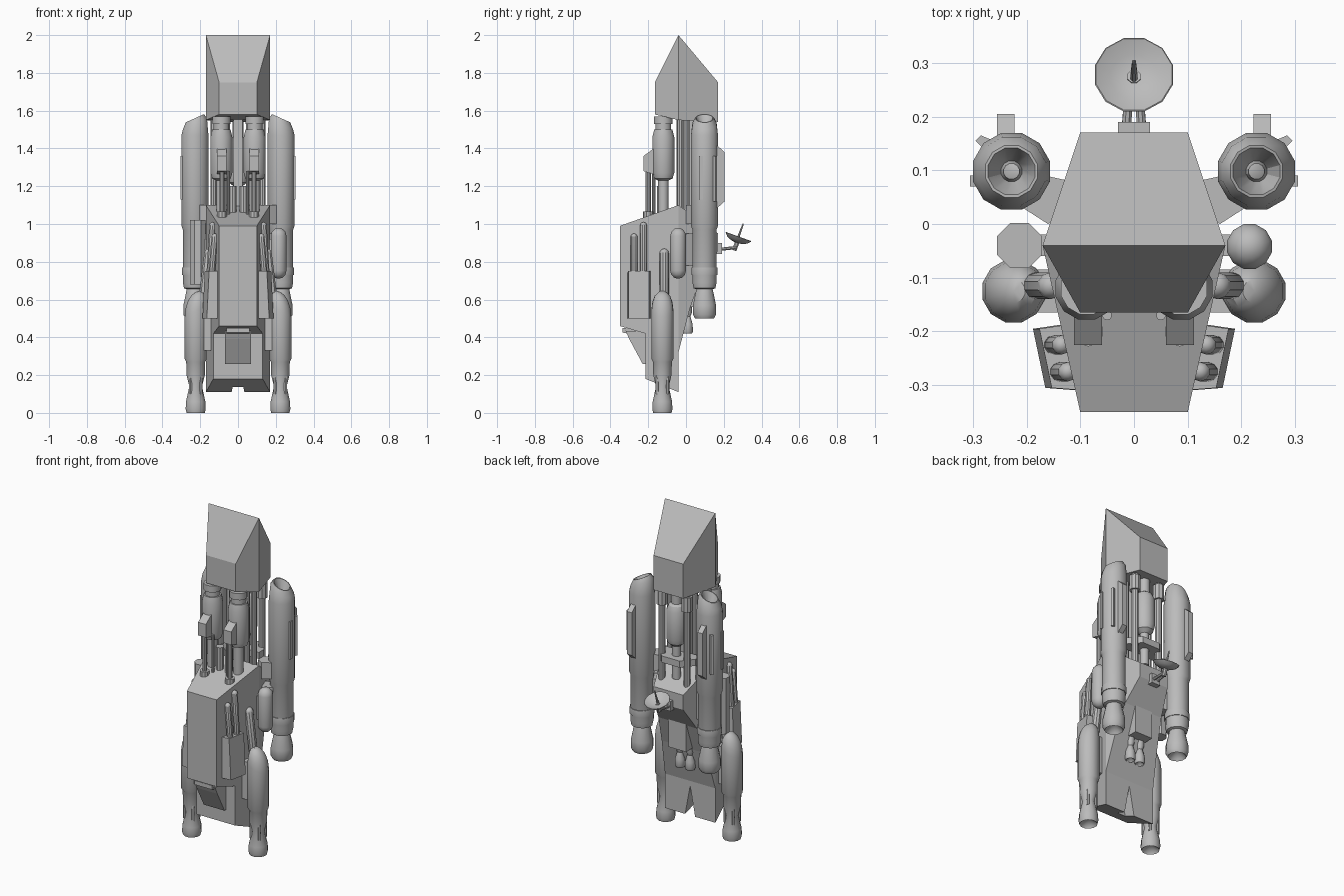
import bpy, bmesh, math
from mathutils import Vector, Matrix

if "Cube" in bpy.data.objects:
    bpy.data.objects.remove(bpy.data.objects["Cube"])

grey = bpy.data.materials.new("hull grey")
grey.diffuse_color = (0.5, 0.5, 0.5, 1)
grey.use_nodes = True
grey.node_tree.nodes["Principled BSDF"].inputs["Base Color"].default_value = grey.diffuse_color


def finish(name, bm, smooth=False):
    bmesh.ops.remove_doubles(bm, verts=bm.verts, dist=1e-5)
    bmesh.ops.recalc_face_normals(bm, faces=bm.faces)
    me = bpy.data.meshes.new(name)
    bm.to_mesh(me)
    bm.free()
    me.materials.append(grey)
    ob = bpy.data.objects.new(name, me)
    bpy.context.collection.objects.link(ob)
    if smooth:
        bpy.ops.object.select_all(action='DESELECT')
        ob.select_set(True)
        bpy.context.view_layer.objects.active = ob
        bpy.ops.object.shade_smooth_by_angle(angle=math.radians(32))
    return ob


def lathe(name, profile, base=(0, 0, 0), axis=(0, 0, 1), n=12, shear=0, above=9):
    """Spin (radius, height) points around an axis; rings over 'above' are slanted in x."""
    bm = bmesh.new()
    rings = []
    for r, z in profile:
        ring = []
        for i in range(n):
            a = 2 * math.pi * (i + 0.5) / n
            x, y = r * math.cos(a), r * math.sin(a)
            ring.append(bm.verts.new((x, y, z - (shear * x if z > above else 0))))
        rings.append(ring)
    for a, b in zip(rings, rings[1:]):
        for i in range(n):
            j = (i + 1) % n
            bm.faces.new((a[i], a[j], b[j], b[i]))
    for ring, p in ((rings[0], profile[0]), (rings[-1], profile[-1])):
        if p[0] > 1e-4:
            bm.faces.new(ring)
    rot = Vector((0, 0, 1)).rotation_difference(Vector(axis)).to_matrix().to_4x4()
    bm.transform(Matrix.Translation(base) @ rot)
    return finish(name, bm, True)


def rod(name, a, b, r, n=10):
    d = Vector(b) - Vector(a)
    return lathe(name, [(r, 0), (r, d.length)], a, d, n)


def capsule(name, a, b, r, n=10):
    d = Vector(b) - Vector(a)
    L = d.length
    arc = [(r * math.cos(t), r * math.sin(t)) for t in (0, .5, 1.05, math.pi / 2)]
    prof = [(q, r - h) for q, h in reversed(arc)] + [(q, L - r + h) for q, h in arc]
    return lathe(name, prof, a, d, n)


def prism(name, pts, lo, hi, axis='z'):
    """Extrude a polygon: xy points along z, or yz points along x."""
    bm = bmesh.new()
    put = (lambda p, h: (*p, h)) if axis == 'z' else (lambda p, h: (h, *p))
    a = [bm.verts.new(put(p, lo)) for p in pts]
    b = [bm.verts.new(put(p, hi)) for p in pts]
    bm.faces.new(a)
    bm.faces.new(b)
    for i in range(len(pts)):
        j = (i + 1) % len(pts)
        bm.faces.new((a[i], a[j], b[j], b[i]))
    return finish(name, bm)


def box(name, x0, x1, y0, y1, z0, z1):
    return prism(name, [(x0, y0), (x1, y0), (x1, y1), (x0, y1)], z0, z1)


def hull(name, front, back, yf):
    """Side outline in yz, widest at y=-0.04 and tapering to the front and back."""
    def w(y):
        return 0.17 - 0.07 * ((y + .04) / .21 if y > -.04 else (-.04 - y) / (-.04 - yf))
    outline = front + back[1:-1]
    bm = bmesh.new()
    v = [{p: bm.verts.new((s * w(p[0]), *p)) for p in outline} for s in (-1, 1)]
    for side in v:
        bm.faces.new([side[p] for p in front])
        bm.faces.new([side[p] for p in back])
    for p, q in zip(outline, outline[1:] + outline[:1]):
        bm.faces.new((v[0][p], v[0][q], v[1][q], v[1][p]))
    return finish(name, bm)


# nose block
hull("nose", [(-.04, 2), (-.165, 1.75), (-.165, 1.58), (-.04, 1.55)],
     [(-.04, 1.55), (.17, 1.54), (.17, 1.75), (-.04, 2)], -.165)

# main hull with a notch cut in the lower back
body = hull("main_hull",
            [(-.04, 1.1), (-.35, .99), (-.35, .46), (-.215, .42), (-.215, .18),
             (-.04, .11), (-.04, .32)],
            [(-.04, .32), (.02, .55), (.08, .72), (.17, .86), (.17, .95), (-.04, 1.1)], -.35)
bm = bmesh.new()
pts = [(-.045, .05), (.045, .05), (0, .29)]
a = [bm.verts.new((x, -.11, z)) for x, z in pts]
b = [bm.verts.new((x, .0, z)) for x, z in pts]
bm.faces.new(a)
bm.faces.new(b)
for i in range(3):
    bm.faces.new((a[i], a[i - 1], b[i - 1], b[i]))
cutter = finish("notch_cutter", bm)
cutter.hide_render = True
cutter.hide_set(True)
mod = body.modifiers.new("notch", 'BOOLEAN')
mod.operation, mod.object = 'DIFFERENCE', cutter

# front intake wedge, rear thruster block
prism("front_intake", [(-.2, .43), (-.32, .435), (-.3, .39), (-.23, .26), (-.2, .26)], -.07, .07, 'x')
prism("front_intake_hood", [(-.2, .45), (-.335, .45), (-.335, .425), (-.2, .40)], -.06, .06, 'x')
box("thruster_block", -.06, .06, -.02, .085, .56, .75)

# structure between nose and hull
box("core_column", -.025, .025, -.05, .04, 1.0, 1.57)
lathe("rear_tank", [(.025, 1.0), (.025, 1.2), (.05, 1.22), (.058, 1.25), (.058, 1.42),
                    (.045, 1.45), (.03, 1.46), (.03, 1.56)], (0, .09, 0))
prism("rear_bracket", [(-.12, .08), (-.06, .15), (.06, .15), (.12, .08), (.12, .03), (-.12, .03)],
      1.1, 1.14)

nozzle_big = [(0, .56), (.045, .51), (.052, .5), (.063, .52), (.063, .57), (.045, .655)]
booster = nozzle_big + [(.06, .66), (.066, .69), (.066, .97), (.074, .99), (.074, 1.47), (.066, 1.53),
                        (.05, 1.56), (.045, 1.56), (.02, 1.49), (.015, 1.51), (0, 1.515)]
low_booster = [(0, .04), (.045, .01), (.05, 0), (.055, .02), (.053, .06), (.035, .14), (.05, .2),
               (.052, .27), (.06, .285), (.06, .54), (.055, .58), (.042, .615), (.022, .635), (0, .64)]

for s, side in ((-1, "left"), (1, "right")):
    X = lambda *p: (s * p[0], *p[1:])
    # upper rear booster, fins, ribs and strut
    lathe("upper_booster_" + side, booster, X(.228, .098, 0), shear=.45 * s, above=1.48)
    lathe("booster_band_" + side, [(.07, .73), (.071, .74), (.071, .76), (.07, .77)], X(.228, .098, 0))
    prism("booster_fin_" + side, [(.16, 1.08), (.205, 1.12), (.205, 1.38), (.16, 1.42)],
          s * .222, s * .255, 'x')
    prism("outer_rib_" + side, [X(.27, .13), X(.295, .155), X(.285, .165), X(.25, .15)], 1.12, 1.36)
    box("side_rib_" + side, *sorted((s * .29, s * .305)), .07, .09, 1.13, 1.36)
    for k, (z0, z1) in enumerate(((.78, .95), (1.0, 1.1))):
        prism(f"booster_strut_{side}_{k}", [X(.12, .02), X(.16, .0), X(.23, .045), X(.21, .1), X(.12, .08)], z0, z1)
    # lower front booster, strut and pod
    lathe("lower_booster_" + side, low_booster, X(.224, -.125, 0), shear=.5 * s, above=.5)
    box("lower_strut_" + side, *sorted((s * .1, s * .2)), -.165, -.085, .33, .56)
    for k in range(4):
        t = math.pi * (k / 2 + .25)
        cx, cy = .224 + .04 * math.cos(t), -.125 + .04 * math.sin(t)
        rod(f"nozzle_brace_{side}_{k}", X(cx, cy, .1), X(cx, cy, .22), .009, 6)
    capsule("leaning_pod_" + side, X(.19, -.115, .56), X(.152, -.115, .87), .025)
    # slanted launcher box with two rounds
    bm = bmesh.new()
    quad = [(.10, -.31), (.165, -.305), (.188, -.195), (.12, -.185)]
    lo, hi = ([bm.verts.new((s * (x + d), y, z)) for x, y in quad] for z, d in ((.5, 0), (.75, -.012)))
    bm.faces.new(lo)
    bm.faces.new(hi)
    for i in range(4):
        bm.faces.new((lo[i], lo[i - 1], hi[i - 1], hi[i]))
    finish("launcher_" + side, bm)
    capsule("launcher_round_front_" + side, X(.142, -.275, .7), X(.122, -.275, .95), .018)
    capsule("launcher_round_rear_" + side, X(.152, -.225, .7), X(.134, -.225, 1.01), .018)
    # rear thrusters
    lathe("rear_thruster_" + side, [(0, .45), (.025, .42), (.03, .43), (.028, .47), (.016, .51),
                                    (.024, .53), (.024, .58)], X(.034, .008, 0))
    # front tanks with their rods and controls
    lathe("front_tank_" + side, [(.028, 1.02), (.028, 1.23), (.05, 1.24), (.06, 1.27), (.06, 1.46),
                                 (.05, 1.5), (.042, 1.5), (.042, 1.53), (.05, 1.53), (.05, 1.57)],
          X(.088, -.12, 0))
    prism("tank_control_" + side, [(-.16, 1.26), (-.225, 1.28), (-.225, 1.36), (-.17, 1.4), (-.16, 1.4)],
          s * .06, s * .112, 'x')
    rod("control_rod_" + side, X(.085, -.2, 1.03), X(.085, -.2, 1.3), .014)
    rod("rod_foot_" + side, X(.085, -.2, 1.03), X(.085, -.2, 1.065), .028)
    rod("short_pipe_" + side, X(.03, -.13, 1.04), X(.03, -.13, 1.2), .024)
    rod("thin_pipe_" + side, X(.05, -.17, 1.03), X(.05, -.17, 1.28), .009)
    rod("outer_pipe_" + side, X(.13, -.03, 1.02), X(.13, -.03, 1.57), .017)
    rod("inner_pipe_" + side, X(.06, .0, 1.02), X(.06, .0, 1.57), .018)
    rod("rear_pipe_" + side, X(.085, .11, .95), X(.085, .11, 1.56), .02)
    rod("rear_pipe_collar_" + side, X(.085, .11, 1.44), X(.085, .11, 1.53), .032)

# side tanks: rounded on the right, plain octagon on the left
capsule("right_side_tank", (.215, -.042, .71), (.215, -.042, .98), .043, 12)
lathe("left_side_tank", [(.045, .68), (.045, 1.02)], (-.213, -.04, 0), n=8)
for s in (-1, 1):
    box("side_tank_mount", *sorted((s * .15, s * .2)), -.06, -.02, .78, .92)

# dish antenna on an arm
box("dish_base", -.03, .03, .15, .19, .84, .9)
for s in (-1, 1):
    rod("dish_arm", (s * .015, .17, .865), (s * .008, .262, .875), .009, 8)
rod("dish_post", (0, .255, .86), (0, .275, .915), .013, 8)
lathe("dish", [(0, 0), (.03, .004), (.058, .016), (.075, .034), (.073, .036), (.045, .02), (0, .01)],
      (0, .266, .9), (0, .34, .94))
lathe("dish_feed", [(.008, 0), (.004, .1), (0, .105)], (0, .268, .905), (0, .34, .94), 8)
